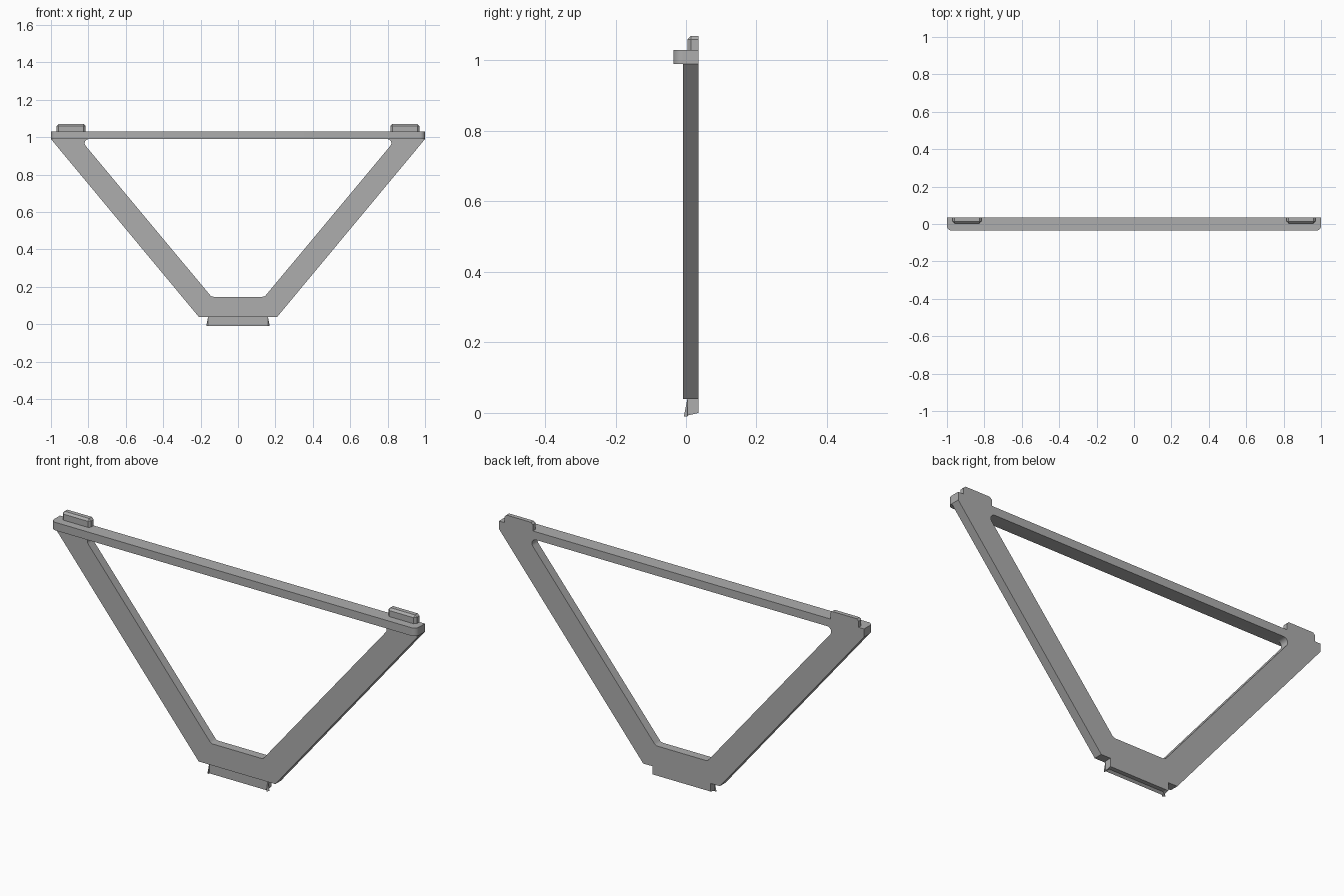
import bpy, bmesh, math
from mathutils import Vector

if "Cube" in bpy.data.objects:
    bpy.data.objects.remove(bpy.data.objects["Cube"], do_unlink=True)

grey = bpy.data.materials.new("plain grey")
grey.use_nodes = True
colour = (0.42, 0.42, 0.42, 1)
grey.diffuse_color = colour
grey.node_tree.nodes["Principled BSDF"].inputs["Base Color"].default_value = colour

FRONT, FACE, BACK = -0.036, -0.008, 0.035
BAR_LOW, BAR_TOP = 0.99, 1.03


def fillet(points, radii, steps=6):
    """Round the corners of a closed 2D outline."""
    out = []
    for i, r in enumerate(radii):
        p = Vector(points[i])
        a = (Vector(points[i - 1]) - p).normalized()
        b = (Vector(points[(i + 1) % len(points)]) - p).normalized()
        if r == 0:
            out.append(p)
            continue
        half = a.angle(b) / 2
        centre = p + (a + b).normalized() * r / math.sin(half)
        start = p + a * r / math.tan(half) - centre
        end = p + b * r / math.tan(half) - centre
        sweep = start.angle_signed(end)
        for k in range(steps + 1):
            t = -sweep * k / steps
            c, s = math.cos(t), math.sin(t)
            out.append(centre + Vector((start.x * c - start.y * s, start.x * s + start.y * c)))
    return out


def finish(name, bm):
    bmesh.ops.recalc_face_normals(bm, faces=bm.faces)
    mesh = bpy.data.meshes.new(name)
    bm.to_mesh(mesh)
    bm.free()
    mesh.materials.append(grey)
    obj = bpy.data.objects.new(name, mesh)
    bpy.context.collection.objects.link(obj)
    return obj


def prism(name, loops, place, push):
    """Fill outlines (later ones are holes) and extrude by push."""
    bm = bmesh.new()
    edges = []
    for loop in loops:
        vs = [bm.verts.new(place(p)) for p in loop]
        edges += [bm.edges.new((vs[i - 1], vs[i])) for i in range(len(vs))]
    bmesh.ops.triangle_fill(bm, use_beauty=True, edges=edges)
    grown = bmesh.ops.extrude_face_region(bm, geom=bm.faces[:], use_keep_orig=True)
    bmesh.ops.translate(bm, vec=push, verts=[g for g in grown["geom"] if isinstance(g, bmesh.types.BMVert)])
    obj = finish(name, bm)
    bpy.ops.object.select_all(action="DESELECT")
    obj.select_set(True)
    bpy.context.view_layer.objects.active = obj
    bpy.ops.object.shade_smooth_by_angle(angle=math.radians(30))
    return obj


def tab(name, x0, x1, root, tip):
    """Locating tab, chamfered everywhere but at its root and flush back."""
    bm = bmesh.new()
    bmesh.ops.create_cube(bm, size=1)
    front = 0.004
    for v in bm.verts:
        v.co = (x0 if v.co.x < 0 else x1, front if v.co.y < 0 else BACK, root if v.co.z < 0 else tip)
    chosen = [e for e in bm.edges
              if not all(abs(v.co.y - BACK) < 1e-5 for v in e.verts)
              and not all(abs(v.co.z - root) < 1e-5 for v in e.verts)]
    bmesh.ops.bevel(bm, geom=chosen, offset=0.01, segments=1, affect="EDGES")
    finish(name, bm)


# Flat frame with a round-cornered opening
outline = [Vector(p) for p in ((-1, BAR_TOP), (-1, BAR_LOW), (-0.21, 0.04),
                               (0.21, 0.04), (1, BAR_LOW), (1, BAR_TOP))]
opening = fillet([(-0.845, BAR_LOW), (-0.142, 0.147), (0.142, 0.147), (0.845, BAR_LOW)], [0.022] * 4)
prism("frame", [outline, opening], lambda p: (p.x, BACK, p.y), (0, FACE - BACK, 0))

# Front lip of the top bar, rounded at its outer ends
lip = fillet([(-1, FACE), (-1, FRONT), (1, FRONT), (1, FACE)], [0, 0.026, 0.026, 0])
prism("top_bar_lip", [lip], lambda p: (p.x, p.y, BAR_LOW), (0, 0, BAR_TOP - BAR_LOW))

# Locating tabs
tab("left_top_tab", 0.815, 0.97, BAR_TOP, 1.07)
tab("right_top_tab", -0.97, -0.815, BAR_TOP, 1.07)
tab("bottom_tab", -0.16, 0.16, 0.04, 0)
